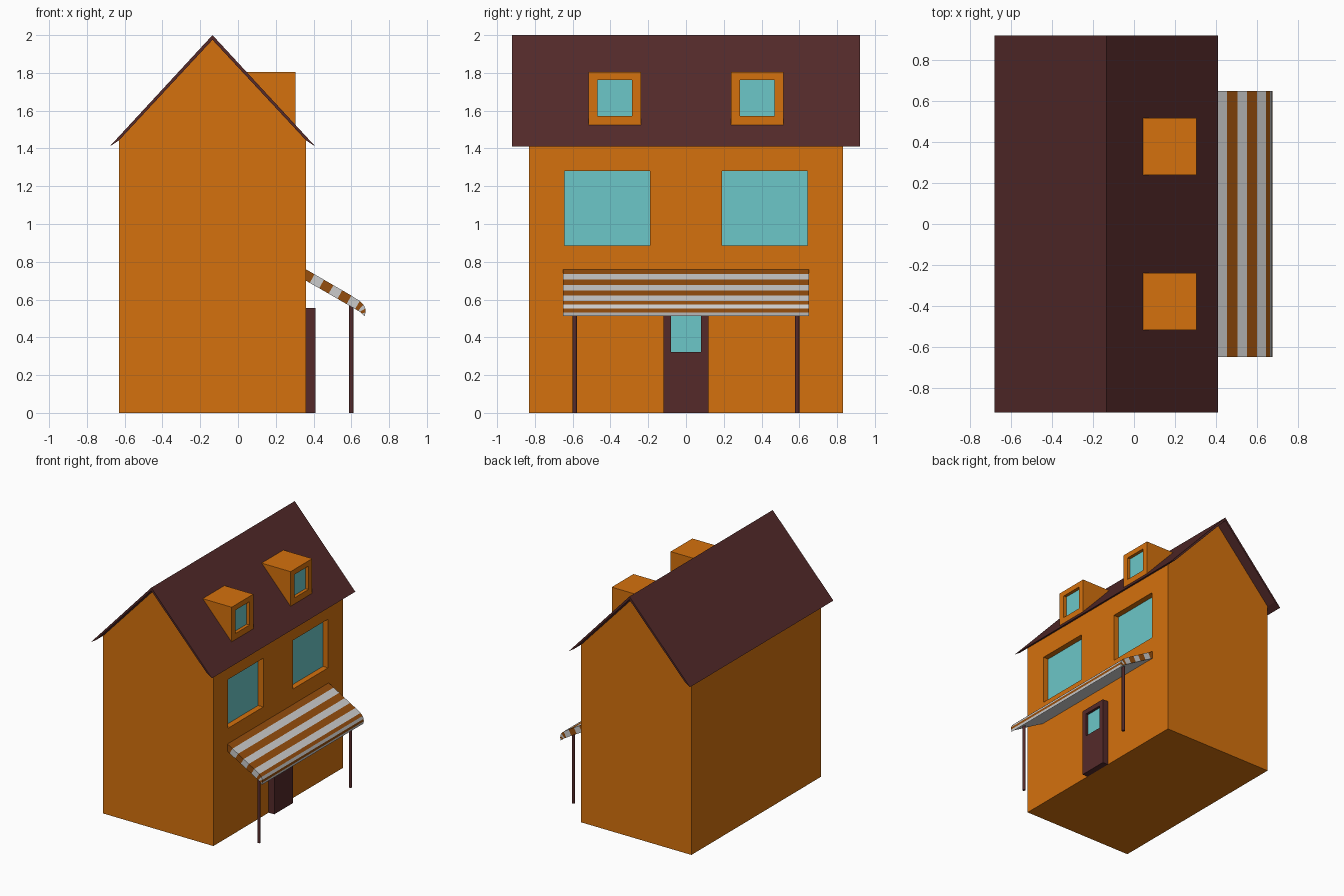
import bpy, bmesh

if "Cube" in bpy.data.objects:
    bpy.data.objects.remove(bpy.data.objects["Cube"])


def material(name, rgb):
    m = bpy.data.materials.new(name)
    m.diffuse_color = (*rgb, 1)
    m.use_nodes = True
    m.node_tree.nodes["Principled BSDF"].inputs["Base Color"].default_value = m.diffuse_color
    return m


ORANGE = material("orange_wall", (0.66, 0.165, 0.004))
BROWN = material("brown_stripe", (0.30, 0.075, 0.004))
MAROON = material("maroon", (0.089, 0.023, 0.023))
GLASS = material("glass", (0.15, 0.57, 0.58))
GREY = material("grey_stripe", (0.6, 0.6, 0.6))


def finish(name, bm, *mats):
    bmesh.ops.recalc_face_normals(bm, faces=bm.faces)
    me = bpy.data.meshes.new(name)
    bm.to_mesh(me)
    bm.free()
    ob = bpy.data.objects.new(name, me)
    bpy.context.collection.objects.link(ob)
    for m in mats:
        me.materials.append(m)
    return ob


def prism(name, profile, y0, y1, mat):
    """Extrude an x-z profile from y0 to y1."""
    bm = bmesh.new()
    face = bm.faces.new([bm.verts.new((x, y0, z)) for x, z in profile])
    new = bmesh.ops.extrude_face_region(bm, geom=[face])["geom"]
    verts = [g for g in new if isinstance(g, bmesh.types.BMVert)]
    bmesh.ops.translate(bm, verts=verts, vec=(0, y1 - y0, 0))
    return finish(name, bm, mat)


def box(name, x0, x1, y0, y1, z0, z1, mat):
    return prism(name, [(x0, z0), (x1, z0), (x1, z1), (x0, z1)], y0, y1, mat)


def recessed_pane(host, name, x, depth, y0, y1, z0, z1):
    """Cut a pocket into the +x face of host and set a pane at its back."""
    cutter = box("cutter", x - depth, x + 0.05, y0, y1, z0, z1, host.data.materials[0])
    cutter.hide_render = True
    mod = host.modifiers.new("pocket", "BOOLEAN")
    mod.operation, mod.solver, mod.object = "DIFFERENCE", "EXACT", cutter
    bpy.context.view_layer.objects.active = host
    bpy.ops.object.modifier_apply(modifier=mod.name)
    bpy.data.objects.remove(cutter)
    box(name, x - depth - 0.002, x - depth + 0.004, y0, y1, z0, z1, GLASS)


# Walls with gables
RIDGE = -0.135
walls = prism("walls", [(-0.63, 0), (0.36, 0), (0.36, 1.445), (RIDGE, 1.978), (-0.63, 1.445)],
              -0.83, 0.83, ORANGE)

# Roof, thin with pointed eaves
prism("roof", [(-0.68, 1.41), (RIDGE, 2.0), (0.41, 1.41), (0.36, 1.443),
               (RIDGE, 1.975), (-0.63, 1.443)], -0.92, 0.92, MAROON)

# Upper windows, dormers and awning posts on both sides
for side, s in (("left", -1), ("right", 1)):
    ya, yb = sorted((s * 0.19, s * 0.642))
    recessed_pane(walls, side + "_window", 0.36, 0.05, ya, yb, 0.885, 1.28)

    yc = s * 0.378
    dormer = prism(side + "_dormer", [(0.04, 1.805), (0.305, 1.805), (0.305, 1.518)],
                   yc - 0.139, yc + 0.139, ORANGE)
    recessed_pane(dormer, side + "_dormer_window", 0.305, 0.03,
                  yc - 0.091, yc + 0.091, 1.573, 1.762)

    bm = bmesh.new()
    bmesh.ops.create_cone(bm, cap_ends=True, segments=16, radius1=0.012, radius2=0.012, depth=0.57)
    bmesh.ops.translate(bm, verts=bm.verts, vec=(0.6, s * 0.588, 0.285))
    post = finish(side + "_post", bm, MAROON)
    for p in post.data.polygons:
        p.use_smooth = len(p.vertices) == 4

# Door with its pane
door = box("door", 0.36, 0.41, -0.12, 0.12, 0, 0.555, MAROON)
recessed_pane(door, "door_window", 0.41, 0.025, -0.08, 0.08, 0.322, 0.515)

# Striped awning with a rounded front lip
top = [(0.36, 0.76), (0.405, 0.734), (0.455, 0.705), (0.505, 0.676), (0.552, 0.649),
       (0.60, 0.621), (0.645, 0.592), (0.665, 0.573), (0.674, 0.552), (0.675, 0.532), (0.671, 0.512)]
under = [(0.36, 0.70), (0.38, 0.688), (0.43, 0.66), (0.48, 0.631), (0.527, 0.604),
         (0.575, 0.576), (0.62, 0.55), (0.635, 0.541), (0.645, 0.535), (0.655, 0.526)]
under.append(top[-1])
bm = bmesh.new()


def row(points, y):
    return [bm.verts.new((x, y, z)) for x, z in points]


t0, t1 = row(top, -0.65), row(top, 0.65)
b0, b1 = row(under[:-1], -0.65) + [t0[-1]], row(under[:-1], 0.65) + [t1[-1]]
bm.faces.new((t0[0], t1[0], b1[0], b0[0]))
for i in range(len(top) - 1):
    stripe = i % 2
    bm.faces.new((b0[i], b0[i + 1], b1[i + 1], b1[i])).material_index = 1
    bm.faces.new((t0[i], t0[i + 1], t1[i + 1], t1[i])).material_index = stripe
    for t, b in ((t0, b0), (t1, b1)):
        corners = list(dict.fromkeys((t[i], t[i + 1], b[i + 1], b[i])))
        bm.faces.new(corners).material_index = stripe
finish("awning", bm, BROWN, GREY)
